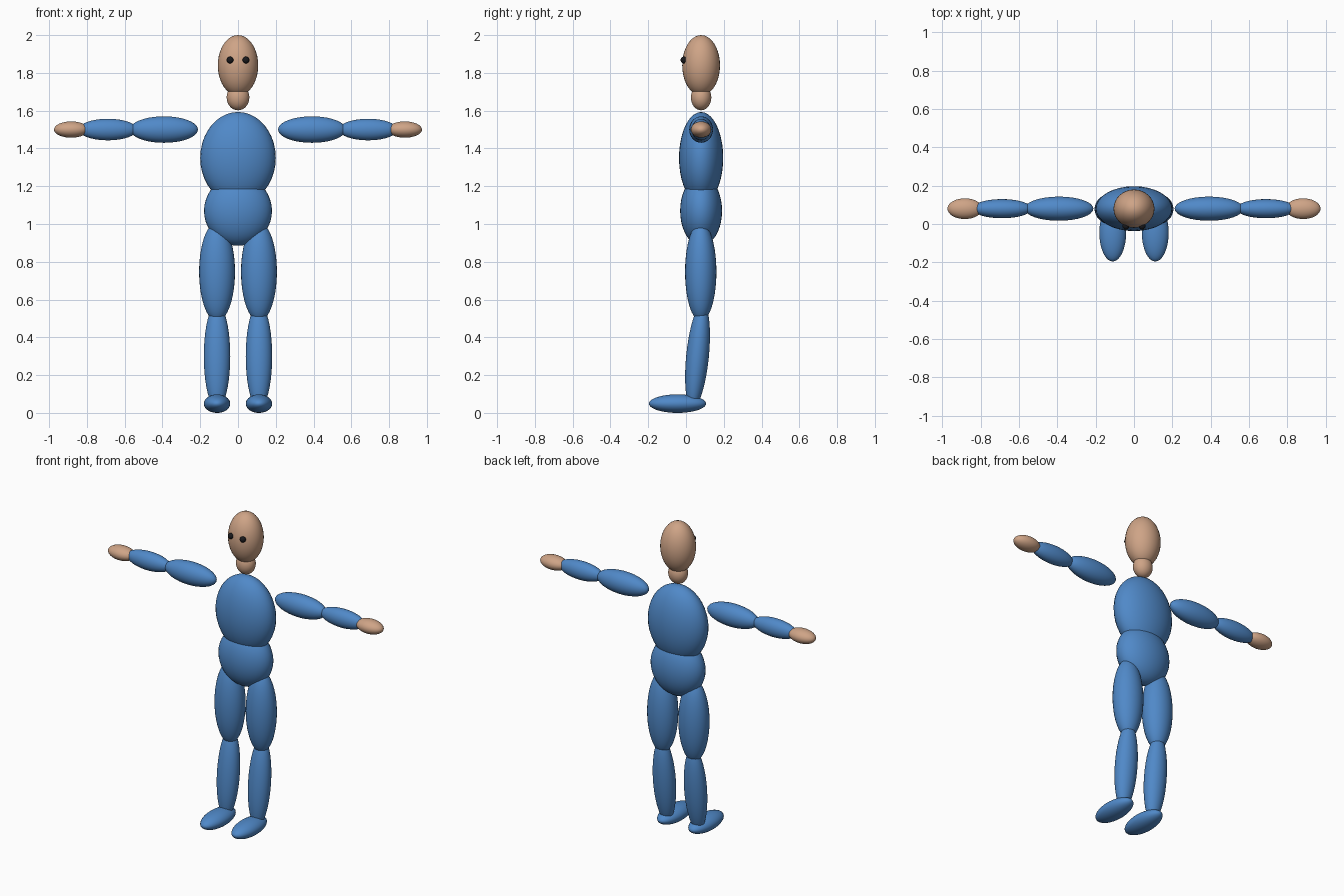
import bpy
import math

if "Cube" in bpy.data.objects:
    bpy.data.objects.remove(bpy.data.objects["Cube"])


def material(name, rgb):
    m = bpy.data.materials.new(name)
    m.diffuse_color = (*rgb, 1.0)
    m.use_nodes = True
    m.node_tree.nodes["Principled BSDF"].inputs["Base Color"].default_value = m.diffuse_color
    return m


blue = material("suit blue", (0.08, 0.25, 0.58))
skin = material("skin tan", (0.62, 0.37, 0.24))
dark = material("eye black", (0.01, 0.01, 0.012))

BODY_Y = 0.08


def ellipsoid(name, center, radii, mat, tilt=0.0):
    """Smooth ellipsoid; tilt leans it about the x axis."""
    bpy.ops.mesh.primitive_uv_sphere_add(segments=32, ring_count=20, radius=1,
                                         location=center, rotation=(tilt, 0, 0))
    obj = bpy.context.object
    obj.name = name
    obj.scale = radii
    obj.data.materials.append(mat)
    bpy.ops.object.shade_smooth()
    return obj


def pair(name, center, radii, mat, tilt=0.0):
    """Left and right copies, mirrored across x = 0."""
    x, y, z = center
    for side, s in (("left", 1), ("right", -1)):
        ellipsoid(f"{side}_{name}", (s * x, y, z), radii, mat, tilt)


# Head and trunk
ellipsoid("head", (0, BODY_Y, 1.84), (0.107, 0.1, 0.16), skin)
ellipsoid("neck", (0, BODY_Y, 1.67), (0.06, 0.054, 0.068), skin)
ellipsoid("chest", (0, BODY_Y, 1.35), (0.2, 0.117, 0.243), blue)
ellipsoid("hips", (0, BODY_Y, 1.07), (0.18, 0.111, 0.185), blue)
pair("eye", (0.042, -0.011, 1.868), (0.018, 0.018, 0.018), dark)

# Arms, stretched out sideways
pair("upper_arm", (0.392, BODY_Y, 1.5), (0.18, 0.063, 0.07), blue)
pair("forearm", (0.689, BODY_Y, 1.5), (0.155, 0.05, 0.057), blue)
pair("hand", (0.883, BODY_Y, 1.5), (0.091, 0.054, 0.043), skin)

# Legs, shins leaning slightly forward at the ankle
pair("thigh", (0.111, BODY_Y - 0.002, 0.747), (0.095, 0.083, 0.262), blue)
pair("shin", (0.111, 0.061, 0.3), (0.07, 0.06, 0.278), blue, math.radians(-5.7))
pair("foot", (0.111, -0.045, 0.049), (0.07, 0.151, 0.049), blue)
